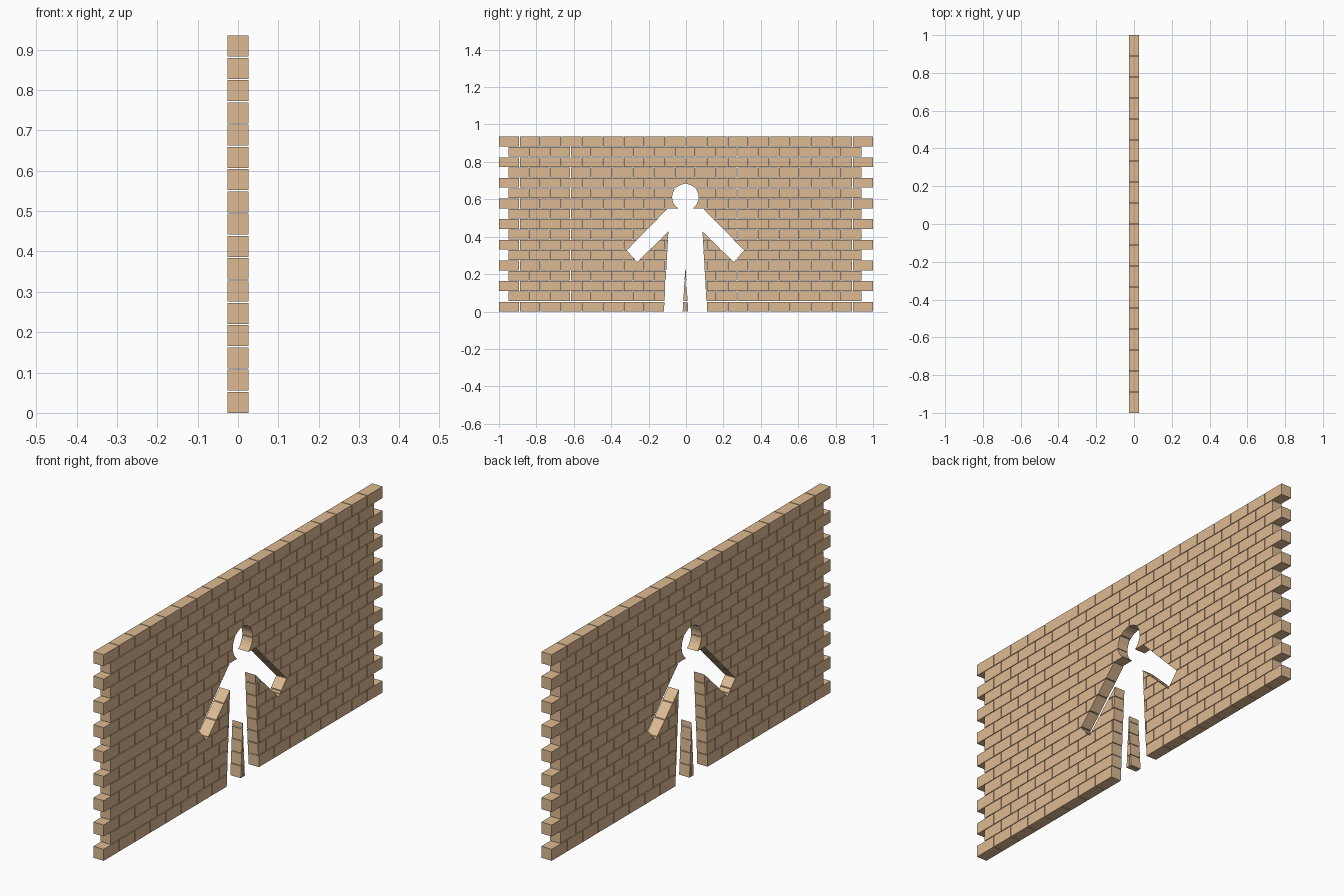
import bpy, bmesh, math
from mathutils import Matrix

if "Cube" in bpy.data.objects:
    bpy.data.objects.remove(bpy.data.objects["Cube"])

GAP = 0.003
COURSES, PER_ROW = 17, 18
PITCH_Y = (2 + GAP) / PER_ROW
PITCH_Z = (0.935 + GAP) / COURSES
LENGTH, HEIGHT, DEPTH = PITCH_Y - GAP, PITCH_Z - GAP, 0.052


def make_object(name, bm):
    bmesh.ops.recalc_face_normals(bm, faces=bm.faces)
    mesh = bpy.data.meshes.new(name)
    bm.to_mesh(mesh)
    bm.free()
    obj = bpy.data.objects.new(name, mesh)
    bpy.context.collection.objects.link(obj)
    return obj


# Running-bond bricks: odd courses are shifted and one brick shorter
bm = bmesh.new()
for row in range(COURSES):
    odd = row % 2
    for i in range(PER_ROW - odd):
        y = -1 + LENGTH / 2 + i * PITCH_Y + odd * 0.05
        z = HEIGHT / 2 + row * PITCH_Z
        bmesh.ops.create_cube(bm, size=1, matrix=Matrix.Translation((0, y, z))
                              @ Matrix.Diagonal((DEPTH, LENGTH, HEIGHT, 1)))
wall = make_object("brick_wall", bm)

# Half outline of the figure-shaped opening, from crotch to neck
half = [(0.018, -0.05), (0.118, -0.05), (0.091, 0.428), (0.258, 0.265),
        (0.314, 0.327), (0.094, 0.551), (0.040, 0.551)]
# Round head
HEAD_Z, HEAD_R, STEPS = 0.611, 0.071, 28
start, end = math.radians(-52), math.radians(232)
head = [(HEAD_R * math.cos(a), HEAD_Z + HEAD_R * math.sin(a))
        for a in (start + (end - start) * k / STEPS for k in range(STEPS + 1))]
outline = [(0, 0.245)] + half + head + [(-y, z) for y, z in reversed(half)]

# Extrude the outline through the wall
bm = bmesh.new()
face = bm.faces.new([bm.verts.new((-0.1, y - 0.003, z)) for y, z in outline])
new = bmesh.ops.extrude_face_region(bm, geom=[face])["geom"]
bmesh.ops.translate(bm, vec=(0.2, 0, 0),
                    verts=[g for g in new if isinstance(g, bmesh.types.BMVert)])
if not face.is_valid or len([f for f in bm.faces if len(f.verts) > 4]) < 2:
    bm.faces.new([v for v in bm.verts][:len(outline)])
cutter = make_object("opening_cutter", bm)
cutter.hide_render = True

# Cut the opening and bake the result
cut = wall.modifiers.new("opening", 'BOOLEAN')
cut.operation, cut.solver, cut.object = 'DIFFERENCE', 'EXACT', cutter
bpy.context.view_layer.objects.active = wall
bpy.ops.object.modifier_apply(modifier=cut.name)
bpy.data.objects.remove(cutter)

# Sandy brick colour
sand = bpy.data.materials.new("sandy_brick")
sand.diffuse_color = (0.72, 0.49, 0.29, 1)
sand.use_nodes = True
sand.node_tree.nodes["Principled BSDF"].inputs["Base Color"].default_value = sand.diffuse_color
wall.data.materials.clear()
wall.data.materials.append(sand)
